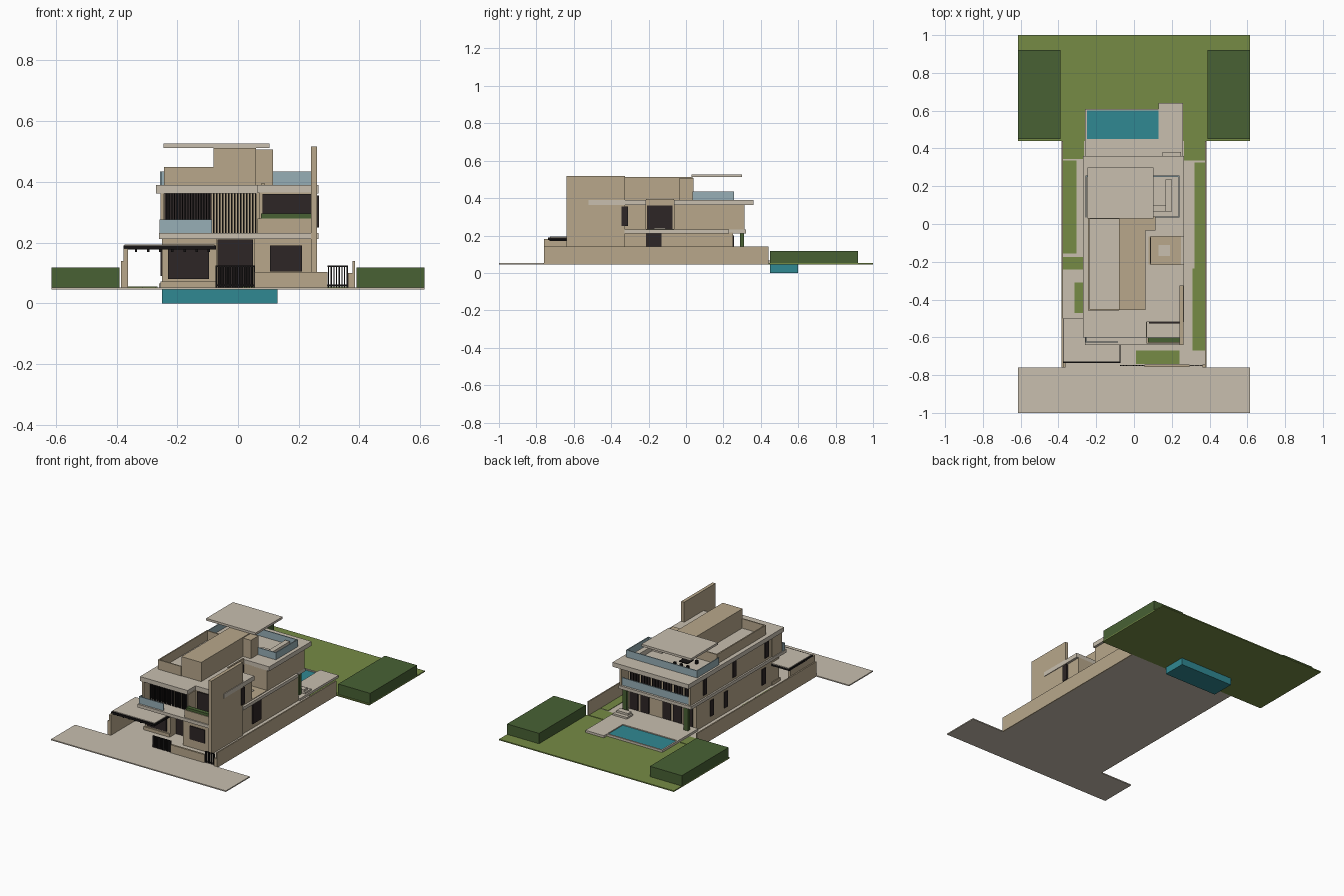
import bpy
import bmesh

old = bpy.data.objects.get("Cube")
if old:
    bpy.data.objects.remove(old, do_unlink=True)


def material(name, r, g, b):
    mat = bpy.data.materials.new(name)
    mat.use_nodes = True
    mat.diffuse_color = (r, g, b, 1)
    mat.node_tree.nodes["Principled BSDF"].inputs["Base Color"].default_value = (r, g, b, 1)
    return mat


concrete = material("pale concrete", .58, .52, .43)
plaster = material("tan plaster", .48, .39, .26)
lawn_green = material("lawn green", .18, .26, .06)
hedge_green = material("hedge green", .065, .12, .034)
water_blue = material("pool water", .03, .25, .29)
rail_glass = material("pale rail glass", .31, .43, .47)
dark_glass = material("dark window", .026, .019, .019)
black_metal = material("black metal", .008, .007, .007)


def outline(name, points, bottom, top, mat):
    """Extrude a plan outline straight up."""
    bm = bmesh.new()
    face = bm.faces.new([bm.verts.new((x, y, bottom)) for x, y in points])
    grown = bmesh.ops.extrude_face_region(bm, geom=[face])
    for v in grown["geom"]:
        if isinstance(v, bmesh.types.BMVert):
            v.co.z = top
    bmesh.ops.recalc_face_normals(bm, faces=bm.faces[:])
    mesh = bpy.data.meshes.new(name)
    bm.to_mesh(mesh)
    bm.free()
    mesh.materials.append(mat)
    obj = bpy.data.objects.new(name, mesh)
    bpy.context.scene.collection.objects.link(obj)
    return obj


def box(name, x0, x1, y0, y1, bottom, top, mat):
    return outline(name, [(x0, y0), (x1, y0), (x1, y1), (x0, y1)], bottom, top, mat)


def pair(name, x0, x1, y0, y1, bottom, top, mat):
    """Same box on both sides of the centre line."""
    box(name + "_left", x0, x1, y0, y1, bottom, top, mat)
    box(name + "_right", -x1, -x0, y0, y1, bottom, top, mat)


def front_bars(name, x0, x1, count, y, bottom, top, mat, width=.004):
    """Row of upright bars along x."""
    step = (x1 - x0) / (count - 1)
    for i in range(count):
        x = x0 + i * step
        box(f"{name}_{i}", x - width / 2, x + width / 2, y, y + .005, bottom, top, mat)


# Site: pavement, paved plot, lawn, hedges and beds
ground = .052
box("street_pavement", -.615, .615, -1, -.76, .045, ground, concrete)
box("plot_paving", -.38, .38, -.76, .44, .045, ground, concrete)
box("rear_lawn", -.615, .615, .44, 1, .045, ground, lawn_green)
pair("hedge", .39, .615, .45, .92, ground, .118, hedge_green)
beds = {
    "west_strip": (-.375, -.305, -.155, .335),
    "west_rear": (-.375, -.265, .345, .44),
    "west_patch": (-.375, -.27, -.24, -.175),
    "west_front": (-.315, -.27, -.47, -.31),
    "east_front": (.31, .375, -.67, -.235),
    "east_strip": (.32, .375, -.235, .325),
    "east_rear": (.265, .375, .335, .44),
    "street": (.01, .24, -.74, -.67),
}
for name, plan in beds.items():
    box(name + "_bed", *plan, ground, ground + .003, lawn_green)

# Plot walls, street fence and gates
pair("plot_wall", .377, .385, -.76, .44, .045, .14, plaster)
box("carport_side_wall", -.377, -.362, -.76, -.51, ground, .18, plaster)
box("east_gate_pier", .362, .377, -.76, -.745, ground, .1, plaster)
box("street_low_wall", .055, .295, -.757, -.745, ground, .103, plaster)
front_bars("main_gate_bar", -.072, .053, 17, -.752, ground, .125, black_metal, .005)
front_bars("side_gate_bar", .298, .36, 8, -.752, ground, .125, black_metal)
for z in (.058, .12):
    box("main_gate_rail", -.072, .055, -.75, -.747, z, z + .005, black_metal)
    box("side_gate_rail", .295, .362, -.75, -.747, z, z + .004, black_metal)

# Pool with its deck, steps and climbing plants
px, py = (-.25, .13), (.45, .6)
box("pool", *px, *py, 0, .06, water_blue)
box("deck_house_side", -.26, .14, .25, py[0], ground, .066, concrete)
box("deck_back_rim", -.26, .14, py[1], .61, ground, .066, concrete)
box("deck_west_rim", -.26, px[0], *py, ground, .066, concrete)
box("deck_east", px[1], .26, .25, .64, ground, .066, concrete)
box("deck_step_low", .15, .25, .32, .38, .066, .077, concrete)
box("deck_step_high", .16, .24, .32, .355, .077, .09, concrete)
pair("climbing_plant", .2, .23, .29, .31, .066, .21, hedge_green)

# Ground floor
box("ground_floor", -.25, .25, -.52, .25, .05, .215, plaster)
box("garage_wing", -.25, -.07, -.58, -.5, .05, .215, plaster)
box("garage_plinth", -.255, -.07, -.588, -.5, .05, .072, plaster)
box("street_wing", .055, .25, -.63, -.5, .05, .215, plaster)
box("garage_window", -.23, -.095, -.586, -.58, .08, .19, dark_glass)
box("entry_door", -.068, .05, -.527, -.52, ground, .21, dark_glass)
box("street_window", .105, .21, -.636, -.63, .105, .19, dark_glass)
box("east_ground_window", .25, .256, -.215, -.13, .08, .21, dark_glass)

# Carport roof
box("carport_frame", -.377, -.072, -.737, -.5, .177, .19, black_metal)
box("carport_roof", -.373, -.077, -.728, -.5, .19, .194, concrete)
for i in range(7):
    x = -.34 + i * .04
    box(f"carport_beam_{i}", x, x + .008, -.73, -.59, .17, .178, black_metal)

# Floor slab between storeys
outline("floor_slab", [(-.26, -.64), (.24, -.64), (.24, -.33), (.265, -.33),
                       (.265, .23), (.25, .23), (.25, .32), (-.26, .32)],
        .212, .232, concrete)

# Upper floor and roof slab, both stepping back around the light well
well_x, well_y = .085, (-.215, -.065)


def well(edge):
    return [(edge, well_y[0]), (well_x, well_y[0]), (well_x, well_y[1]), (edge, well_y[1])]


outline("upper_floor", [(-.25, -.52), (.25, -.52)] + well(.25) + [(.25, .24), (-.25, .24)],
        .23, .365, plaster)
outline("roof_slab", [(-.27, -.6), (.065, -.6), (.065, -.52), (.265, -.52)] + well(.265)
        + [(.265, .36), (-.27, .36)], .362, .39, concrete)
box("well_floor", well_x, .25, *well_y, .23, .236, plaster)
box("well_skylight", .13, .19, -.17, -.11, .236, .24, concrete)
box("well_window", well_x, well_x + .006, -.208, -.072, .236, .36, dark_glass)
box("well_parapet", .078, well_x + .002, *well_y, .362, .396, plaster)

# Tall side fin, front balconies and planter
box("tall_fin", .24, .261, -.64, -.325, .05, .517, plaster)
box("fin_window", .255, .266, -.345, -.31, .25, .355, dark_glass)
box("planter_wall", .065, .245, -.632, -.6, .23, .28, plaster)
box("planter_hedge", .075, .24, -.628, -.602, .28, .296, hedge_green)
box("balcony_window", .08, .24, -.527, -.52, .235, .36, dark_glass)
box("balcony_divider", .06, .07, -.6, -.52, .23, .365, plaster)
box("balcony_west_wall", -.255, -.243, -.6, -.5, .23, .365, plaster)
box("west_balcony_window", -.242, -.088, -.527, -.52, .232, .362, dark_glass)
front_bars("west_screen", -.235, -.095, 17, -.545, .232, .362, black_metal)
front_bars("middle_screen", -.08, .058, 15, -.545, .232, .362, black_metal, .0055)
box("front_glass_rail", -.258, -.086, -.628, -.622, .232, .277, rail_glass)
box("front_side_rail", -.258, -.252, -.622, -.6, .232, .277, rail_glass)

# Rear facade: framed upper balcony and glazed bays below
pair("rear_frame", .235, .25, .23, .312, .23, .365, plaster)
box("rear_glass_rail", -.235, .235, .3, .306, .232, .28, rail_glass)
for i in range(6):
    x = -.225 + i * .077
    box(f"upper_rear_glass_{i}", x, x + .06, .24, .247, .235, .355, dark_glass)
    front_bars(f"rear_screen_{i}", x + .01, x + .05, 3, .255, .232, .362, black_metal)
    if i != 3:
        box(f"lower_rear_glass_{i}", x, x + .058, .25, .257, .07, .2, dark_glass)

# Narrow windows on the west side
for name, y, bottom, top in (("upper", .17, .25, .35), ("upper", -.125, .25, .35),
                             ("upper", -.45, .25, .35), ("lower", .1, .09, .19),
                             ("lower", -.04, .09, .19), ("lower", -.42, .09, .19)):
    box(f"west_{name}_window", -.256, -.25, y - .017, y + .017, bottom, top, dark_glass)

# Rooftop: stair block, lift block, walled terrace and canopy
box("stair_block", -.08, .06, -.455, .035, .39, .512, plaster)
box("lift_block", .05, .115, -.035, .04, .39, .507, plaster)
box("terrace_front_wall", -.243, -.08, -.458, -.45, .39, .45, plaster)
box("terrace_west_wall", -.243, -.235, -.458, .035, .39, .45, plaster)
box("terrace_rear_wall", -.243, -.08, .027, .035, .39, .45, plaster)
box("canopy", -.245, .103, .03, .3, .512, .526, concrete)

# Roof deck: glass rails, counter and seating
box("roof_rail_rear", -.257, .242, .25, .256, .39, .435, rail_glass)
box("roof_rail_east", .236, .242, .035, .25, .39, .435, rail_glass)
box("roof_rail_west", -.257, -.251, .035, .25, .39, .435, rail_glass)
box("roof_rail_stair", .115, .242, .035, .041, .39, .435, rail_glass)
box("counter_long", .168, .2, .065, .235, .39, .42, concrete)
box("counter_short", .1, .17, .065, .1, .39, .41, concrete)
box("roof_table", -.13, -.07, .11, .17, .41, .416, black_metal)
for x in (-.15, -.105, -.06):
    for y in (.09, .18):
        box("roof_stool", x, x + .014, y, y + .014, .39, .412, black_metal)
